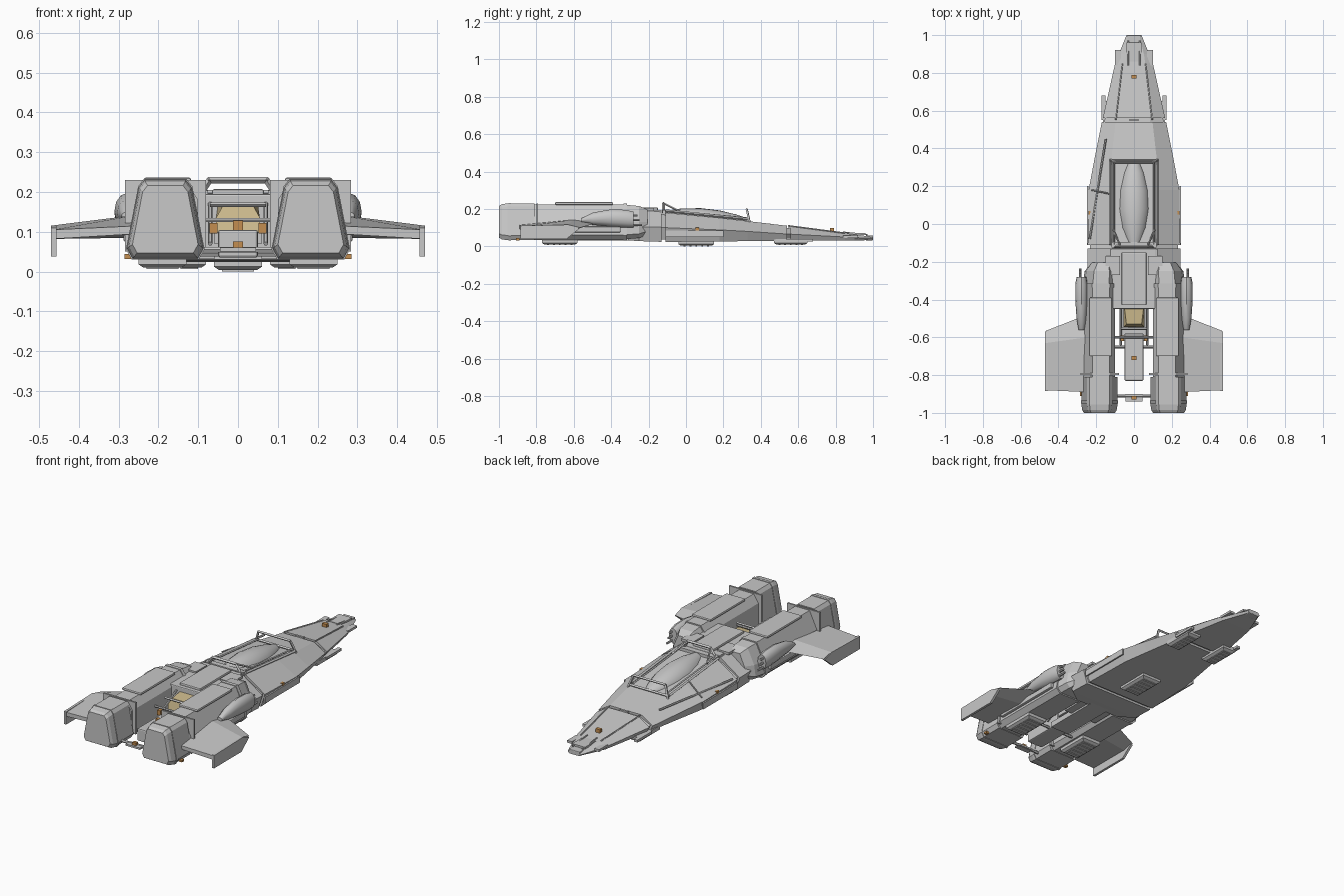
import bpy, bmesh, math
from mathutils import Vector

if "Cube" in bpy.data.objects:
    bpy.data.objects.remove(bpy.data.objects["Cube"])


def material(name, r, g, b):
    m = bpy.data.materials.new(name)
    m.diffuse_color = (r, g, b, 1)
    m.use_nodes = True
    m.node_tree.nodes["Principled BSDF"].inputs["Base Color"].default_value = m.diffuse_color
    return m


GREY = material("hull grey", 0.58, 0.58, 0.58)
TAN = material("tan panel", 0.62, 0.50, 0.27)
ORANGE = material("orange lamp", 0.55, 0.27, 0.08)


def finish(bm, name, mat=GREY, mirror=False, bevel=0, smooth=False):
    bmesh.ops.recalc_face_normals(bm, faces=bm.faces[:])
    me = bpy.data.meshes.new(name)
    bm.to_mesh(me)
    bm.free()
    me.materials.append(mat)
    ob = bpy.data.objects.new(name, me)
    bpy.context.collection.objects.link(ob)
    if bevel:
        b = ob.modifiers.new("bevel", 'BEVEL')
        b.width = bevel
        b.segments = 2
    if mirror:
        ob.modifiers.new("mirror", 'MIRROR').use_mirror_merge = False
    if smooth:
        bpy.context.view_layer.objects.active = ob
        ob.select_set(True)
        bpy.ops.object.shade_smooth_by_angle(angle=math.radians(35))
        ob.select_set(False)
    return ob


def loft(name, rings, **kw):
    """Skin a row of equal-length cross-sections and cap both ends."""
    bm = bmesh.new()
    vs = [[bm.verts.new(p) for p in ring] for ring in rings]
    n = len(vs[0])
    for a, b in zip(vs, vs[1:]):
        for i in range(n):
            bm.faces.new((a[i], a[(i + 1) % n], b[(i + 1) % n], b[i]))
    bm.faces.new(vs[0])
    bm.faces.new(vs[-1])
    return finish(bm, name, **kw)


def box(name, x0, x1, y0, y1, z0, z1, **kw):
    ring = lambda y: [(x0, y, z0), (x1, y, z0), (x1, y, z1), (x0, y, z1)]
    return loft(name, [ring(y0), ring(y1)], **kw)


def bar(name, p, q, r=0.006, sides=6, **kw):
    p, q = Vector(p), Vector(q)
    rot = (q - p).to_track_quat('Z', 'Y')
    circle = [rot @ Vector((r * math.cos(t), r * math.sin(t), 0))
              for t in (2 * math.pi * i / sides for i in range(sides))]
    return loft(name, [[p + c for c in circle], [q + c for c in circle]], **kw)


def ball(name, c, s, **kw):
    bm = bmesh.new()
    bmesh.ops.create_uvsphere(bm, u_segments=20, v_segments=12, radius=1)
    for v in bm.verts:
        v.co = Vector([c[i] + v.co[i] * s[i] for i in range(3)])
    return finish(bm, name, smooth=True, **kw)


# Hull: y, top half width, top z, chine half width, chine z, bottom half width, bottom z
STATIONS = [(1.0, .030, .050, .040, .043, .03, .034), (.90, .052, .064, .080, .047, .07, .031),
            (.85, .060, .070, .100, .050, .09, .030), (.56, .095, .108, .165, .065, .145, .030),
            (.54, .098, .110, .170, .066, .15, .030), (.33, .122, .135, .212, .080, .185, .028),
            (.18, .125, .152, .240, .088, .21, .026), (-.11, .125, .180, .245, .100, .22, .024),
            (-.13, .125, .184, .245, .102, .22, .024), (-.25, .125, .195, .245, .105, .22, .028),
            (-.31, .115, .195, .160, .120, .14, .032)]


def hull_ring(s, shrink=0):
    y, wt, zt, wc, zc, wb, zb = s
    k = shrink
    half = [(wt - k, zt - k), (wc - k, zc), (wb - k, zb + k)]
    return [(x, y, z) for x, z in half] + [(-x, y, z) for x, z in reversed(half)]


for name, a, b in (("nose_hull", 0, 4), ("mid_hull", 4, 8), ("rear_hull", 8, 11)):
    loft(name, [hull_ring(s) for s in STATIONS[a:b]])
loft("hull_core", [hull_ring(s, .012) for s in STATIONS[2:10]])

# Nose details
box("nose_cap", -.035, .035, .96, 1.0, .032, .058, bevel=.004)
box("nose_side_plate", .07, .10, .84, .92, .045, .058, mirror=True)
box("nose_top_plate", -.04, .04, .86, .96, .060, .071)
bar("nose_rail", (.03, .84, .076), (.03, .97, .062), .004, mirror=True)
box("nose_lamp", -.014, .014, .77, .79, .078, .098, mat=ORANGE)
box("nose_slot_plate", -.025, .025, .545, .557, .10, .114)
bar("nose_seam_rail", (.062, .85, .071), (.097, .55, .110), .004, mirror=True)

# Side guards and lamps
box("side_guard", .240, .248, -.11, .20, .05, .085, mirror=True)
box("side_lamp", .222, .242, .05, .07, .085, .10, mat=ORANGE, mirror=True)
box("front_door_edge", .15, .172, .55, .68, .026, .04, mirror=True)
bar("left_conduit", (-.15, .45, .118), (-.235, -.08, .112), .006)
for y in (.18, -.06):
    bar("conduit_bracket", (-.225, y, .105), (-.13, y - .02, .165), .004)

# Canopy glass shell and its frame
canopy = []
for y, w, z in ((.33, .03, .150), (.27, .055, .170), (.18, .078, .192), (.08, .086, .204),
                (-.02, .075, .203), (-.10, .045, .192)):
    canopy.append([(w * math.cos(t), y, .125 + (z - .125) * math.sin(t))
                   for t in (math.pi * i / 12 for i in range(13))])
loft("canopy", canopy, smooth=True)
bar("canopy_rail", (.125, .33, .145), (.125, -.11, .190), .008, 4, mirror=True)
bar("canopy_inner_rail", (.105, .33, .150), (.105, -.11, .192), .005, 4, mirror=True)
bar("front_hoop_post", (.125, .34, .13), (.10, .325, .198), .007, 4, mirror=True)
bar("front_hoop_top", (-.10, .325, .198), (.10, .325, .198), .007, 4)
bar("front_sill", (-.125, .335, .145), (.125, .335, .145), .007, 4)
bar("rear_hoop_post", (.105, -.12, .18), (.07, -.12, .232), .008, 4, mirror=True)
bar("rear_hoop_top", (-.075, -.12, .230), (.075, -.12, .230), .008, 4)
bar("rear_hoop_brace", (.07, -.12, .230), (.11, -.03, .185), .005, 4, mirror=True)
box("rear_sill", -.12, .12, -.125, -.095, .17, .195)

# Rear deck, engine bay and centre spine
box("rear_deck", -.12, .12, -.45, -.13, .15, .195, bevel=.005)
box("deck_hump", -.065, .065, -.43, -.15, .19, .207, bevel=.005)
box("deck_plate", .075, .15, -.27, -.17, .19, .204, mirror=True)
box("bay_core", -.105, .105, -.45, -.28, .04, .16)
loft("tan_engine_panel", [[(s * w, y, z) for s, w, y, z in
     ((-1, .055, -.545, .10), (1, .055, -.545, .10), (1, .055, -.545, .135),
      (1, .04, -.53, .162), (-1, .04, -.53, .162), (-1, .055, -.545, .135))],
    [(s * w, -.45, z) for s, w, z in ((-1, .055, .10), (1, .055, .10), (1, .055, .135),
     (1, .05, .168), (-1, .05, .168), (-1, .055, .135))]], mat=TAN)
box("engine_tray", -.06, .06, -.56, -.44, .07, .10)
bar("bay_roof_bar", (-.07, -.555, .168), (.07, -.555, .168), .006, 4)
bar("bay_cross_strut", (-.10, -.60, .13), (.10, -.60, .13), .006)
bar("bay_side_strut", (.07, -.64, .07), (.07, -.45, .17), .006, mirror=True)
box("bay_lamp", .052, .072, -.62, -.59, .095, .122, mat=ORANGE, mirror=True)
box("spine_box", -.05, .05, -.83, -.58, .035, .105, bevel=.006)
box("belly_keel", -.06, .06, -.62, -.28, .03, .06)
box("spine_lamp", -.012, .012, -.72, -.70, .105, .128, mat=ORANGE)
bar("tail_crossbar", (-.11, -.91, .055), (.11, -.91, .055), .008)
bar("tail_lower_crossbar", (-.11, -.65, .045), (.11, -.65, .045), .008)
box("tail_step", -.045, .045, -.94, -.90, .050, .060)
box("tail_lamp", -.012, .012, -.93, -.91, .06, .075, mat=ORANGE)

# Engine nacelles
NAC = [(.10, .06), (.12, .035), (.25, .035), (.275, .06), (.265, .13),
       (.22, .225), (.130, .225), (.10, .18)]


def nac_ring(y, cx=.185, cz=.13, sx=1, sz=1):
    return [(cx + (x - .185) * sx, y, cz + (z - .13) * sz) for x, z in NAC]


loft("nacelle", [nac_ring(-.81), nac_ring(-.32)], mirror=True)
loft("nacelle_intake", [nac_ring(-.325, sx=.97, sz=.97), nac_ring(-.25, cx=.18, sx=.9, sz=.9),
                        nac_ring(-.205, cx=.17, sx=.65, sz=.7)], mirror=True)
loft("intake_collar", [nac_ring(-.335, sx=1.04, sz=1.03), nac_ring(-.315, sx=1.04, sz=1.03)], mirror=True)
box("nacelle_roof_plate", .118, .237, -.70, -.39, .222, .236, bevel=.005, mirror=True)
box("nacelle_flange", .08, .284, -.80, -.79, .05, .230, mirror=True)
box("nacelle_side_rail", .262, .288, -.77, -.35, .075, .105, mirror=True, bevel=.005)


def nozzle_ring(y, k):
    half = [(.082, .033), (.096, .058), (.066, .212), (.052, .230)]
    pts = half + [(-x, z) for x, z in reversed(half)]
    return [(.183 + x * k, y, .13 + (z - .13) * k) for x, z in pts]


loft("nozzle", [nozzle_ring(-.81, 1), nozzle_ring(-.955, 1), nozzle_ring(-.985, .95),
                nozzle_ring(-1.0, .86)], mirror=True)
loft("nozzle_band", [nozzle_ring(-.95, 1.03), nozzle_ring(-.935, 1.03)], mirror=True)
box("nacelle_lamp", .268, .286, -.91, -.89, .032, .044, mat=ORANGE, mirror=True)

# Shoulder pods with triple barrels
pod = []
for y, w, z0, z1 in ((-.56, .015, .130, .150), (-.50, .026, .115, .180),
                     (-.40, .033, .105, .198), (-.32, .033, .100, .195), (-.28, .026, .10, .185)):
    pod.append([(.278 + w * math.cos(t), y, (z0 + z1) / 2 + (z1 - z0) / 2 * math.sin(t))
                for t in (2 * math.pi * i / 12 for i in range(12))])
loft("shoulder_pod", pod, mirror=True, smooth=True)
for z in (.115, .14, .165):
    bar("pod_barrel", (.285, -.29, z), (.285, -.235 - (z - .115) * .5, z), .006, mirror=True)

# Wings with drooped tip fins
loft("wing", [[(.25, -.48, .125), (.25, -.60, .143), (.25, -.89, .115), (.25, -.89, .095), (.25, -.60, .085)],
              [(.465, -.565, .10), (.465, -.63, .116), (.465, -.88, .105), (.465, -.88, .082), (.465, -.63, .082)]],
     mirror=True)
loft("wing_tip_fin", [[(x, -.57, .095), (x, -.63, .116), (x, -.885, .110), (x, -.885, .038), (x, -.64, .038)]
                      for x in (.456, .470)], mirror=True)

# Louvred belly pads
PADS = [("belly_pad", -.06, .06, -.04, .15, False), ("front_pad", .08, .165, .47, .65, True),
        ("rear_pad", .13, .25, -.77, -.58, True)]
for name, x0, x1, y0, y1, m in PADS:
    lift = .01 if m else .004
    zs = ((.04, 0), (lift + .008, 0), (lift, .012))
    loft(name, [[(x0 + i, y0 + i, z), (x1 - i, y0 + i, z), (x1 - i, y1 - i, z), (x0 + i, y1 - i, z)]
                for z, i in zs], mirror=m)
    for k in range(5):
        y = y0 + (y1 - y0) * (k + 1) / 6
        box(name + "_slat", x0 + .02, x1 - .02, y - .005, y + .005, lift - .004, lift + .003, mirror=m)
